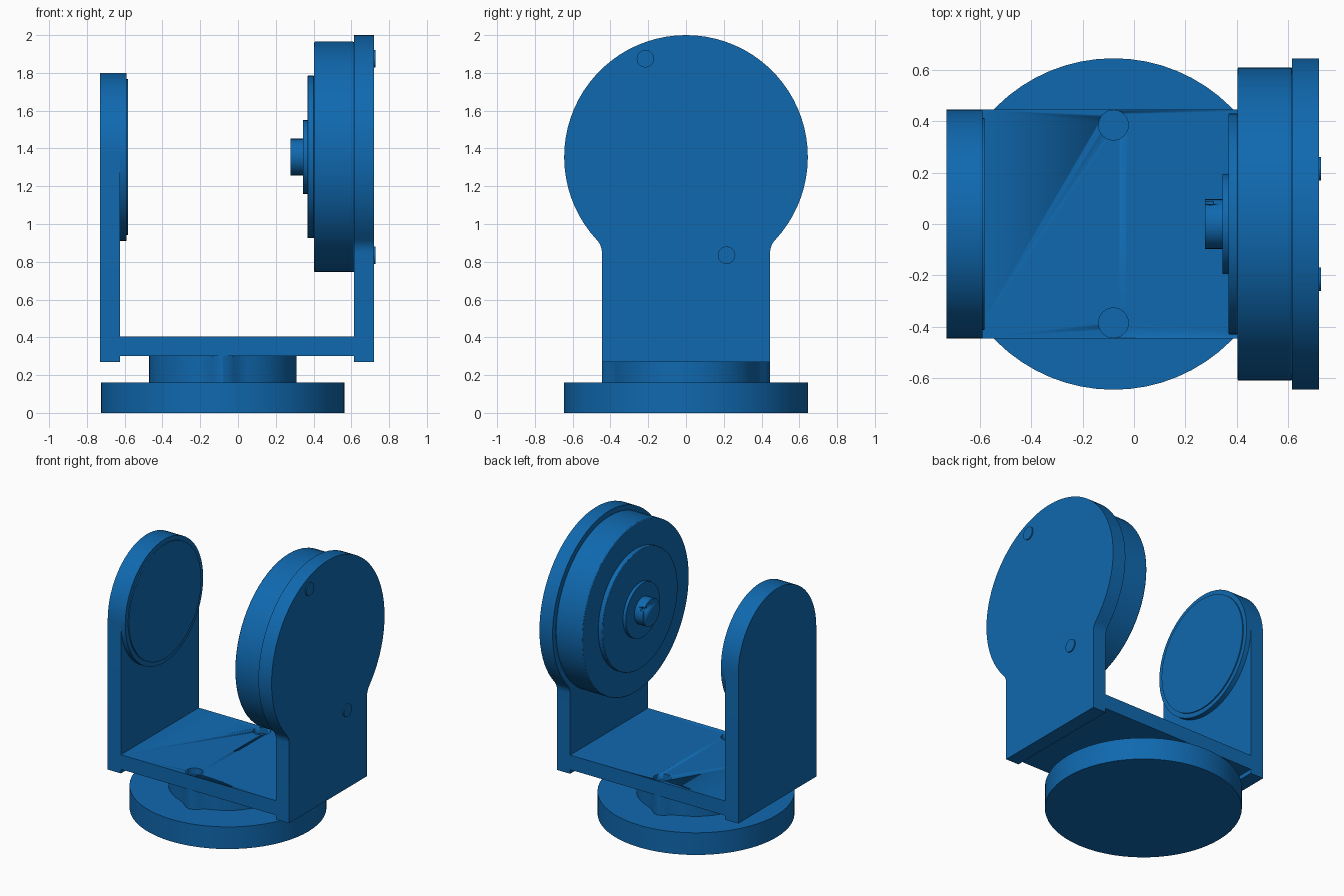
import bpy
import bmesh
from math import sin, cos, pi, exp, atan2, hypot
from mathutils import Matrix, Vector

old = bpy.data.objects.get("Cube")
if old:
    bpy.data.objects.remove(old, do_unlink=True)

blue = bpy.data.materials.new("blue")
blue.use_nodes = True
COLOUR = (0.005, 0.14, 0.43, 1)
blue.diffuse_color = COLOUR
blue.node_tree.nodes["Principled BSDF"].inputs["Base Color"].default_value = COLOUR

AXIS_Z = 1.355     # height of the pivot axis
BASE_X = -0.08     # centre of the turntable
HALF_W = 0.445     # half width of the bracket


def arc(cx, cy, r, start, end, n):
    return [(cx + r * cos(start + (end - start) * i / n),
             cy + r * sin(start + (end - start) * i / n)) for i in range(n + 1)]


def circle(cx, cy, r, n=64):
    return arc(cx, cy, r, 0, 2 * pi, n)[:-1]


def prism(name, outline, low, high, axis="z", bevel=0):
    """Extrude an outline: (x, y) along z, or (y, z) along x."""
    place = (lambda p, h: (p[0], p[1], h)) if axis == "z" else (lambda p, h: (h, p[0], p[1]))
    bm = bmesh.new()
    face = bm.faces.new([bm.verts.new(place(p, low)) for p in outline])
    top = bmesh.ops.extrude_face_region(bm, geom=[face])["geom"]
    shift = Vector(place((0, 0), high - low))
    bmesh.ops.translate(bm, vec=shift, verts=[v for v in top if isinstance(v, bmesh.types.BMVert)])
    bmesh.ops.recalc_face_normals(bm, faces=bm.faces)
    mesh = bpy.data.meshes.new(name)
    bm.to_mesh(mesh)
    bm.free()
    mesh.materials.append(blue)
    ob = bpy.data.objects.new(name, mesh)
    bpy.context.collection.objects.link(ob)
    if bevel:
        mod = ob.modifiers.new("edge", "BEVEL")
        mod.width, mod.segments = bevel, 2
    bpy.ops.object.select_all(action="DESELECT")
    ob.select_set(True)
    bpy.context.view_layer.objects.active = ob
    bpy.ops.object.shade_smooth_by_angle(angle=pi / 6)
    return ob


def cut(target, cutter):
    mod = target.modifiers.new("cut", "BOOLEAN")
    mod.operation, mod.object, mod.solver = "DIFFERENCE", cutter, "EXACT"
    cutter.hide_render = True
    cutter.hide_set(True)
    bpy.context.view_layer.objects.active = target
    bpy.ops.object.modifier_apply(modifier=mod.name)
    bpy.data.objects.remove(cutter, do_unlink=True)


# Turntable and the pedestal with a screw lobe at front and back
prism("base_disc", circle(BASE_X, 0, 0.645), 0, 0.16)
pedestal = []
for i in range(96):
    a = 2 * pi * i / 96
    off = min(abs(a - pi / 2), abs(a - 3 * pi / 2))
    r = 0.39 + 0.055 * exp(-(off / 0.17) ** 2)
    pedestal.append((BASE_X + r * cos(a), r * sin(a)))
prism("pedestal", pedestal, 0.16, 0.30)

# Bracket floor with two screw recesses
floor = prism("bracket_floor", [(-0.625, -HALF_W), (0.615, -HALF_W),
                                (0.615, HALF_W), (-0.625, HALF_W)], 0.30, 0.405)
for y in (-0.385, 0.385):
    cut(floor, prism("recess_cutter", circle(BASE_X, y, 0.058, 32), 0.36, 0.5))

# Right arm: straight sides and a round top, with its bearing pad
round_top = [(-HALF_W, 0.27), (HALF_W, 0.27)] + arc(0, AXIS_Z, HALF_W, 0, pi, 32)
prism("right_arm", round_top, -0.73, -0.625, "x")
prism("right_bearing_boss", circle(0, AXIS_Z, HALF_W), -0.625, -0.59, "x")
prism("right_bearing_pad", circle(0, AXIS_Z, 0.412), -0.59, -0.582, "x")

# Left arm: large round head blended into a narrower stem
FILLET = 0.1
HEAD = 0.645
fy = HALF_W + FILLET
fz = -((HEAD + FILLET) ** 2 - fy ** 2) ** 0.5
lean = atan2(fz, fy)
head = arc(fy, AXIS_Z + fz, FILLET, pi, pi + lean, 6)
head += arc(0, AXIS_Z, HEAD, lean, pi / 2, 28)[1:]
half = [(HALF_W, 0.27)] + head
outline = half + [(-y, z) for y, z in reversed(half[:-1])]
prism("left_arm", outline, 0.615, 0.72, "x")

# Motor drum stepping inward to the shaft
prism("motor_drum", circle(0, AXIS_Z, 0.61), 0.403, 0.615, "x", 0.006)
prism("motor_cover", circle(0, AXIS_Z, 0.43), 0.367, 0.403, "x", 0.004)
prism("shaft_collar", circle(0, AXIS_Z, 0.195, 48), 0.345, 0.367, "x")
shaft = prism("drive_shaft", circle(0, AXIS_Z, 0.097, 32), 0.277, 0.345, "x")
key = prism("key_cutter", [(0.055, AXIS_Z + 0.04), (0.12, AXIS_Z + 0.04),
                           (0.12, AXIS_Z + 0.06), (0.055, AXIS_Z + 0.06)], 0.2, 0.31, "x")
cut(shaft, key)

# Screw heads on the outside of the left arm
for name, y, z in (("upper_screw", -0.215, 1.875), ("lower_screw", 0.215, 0.835)):
    prism(name, circle(y, z, 0.046, 32), 0.72, 0.728, "x")
